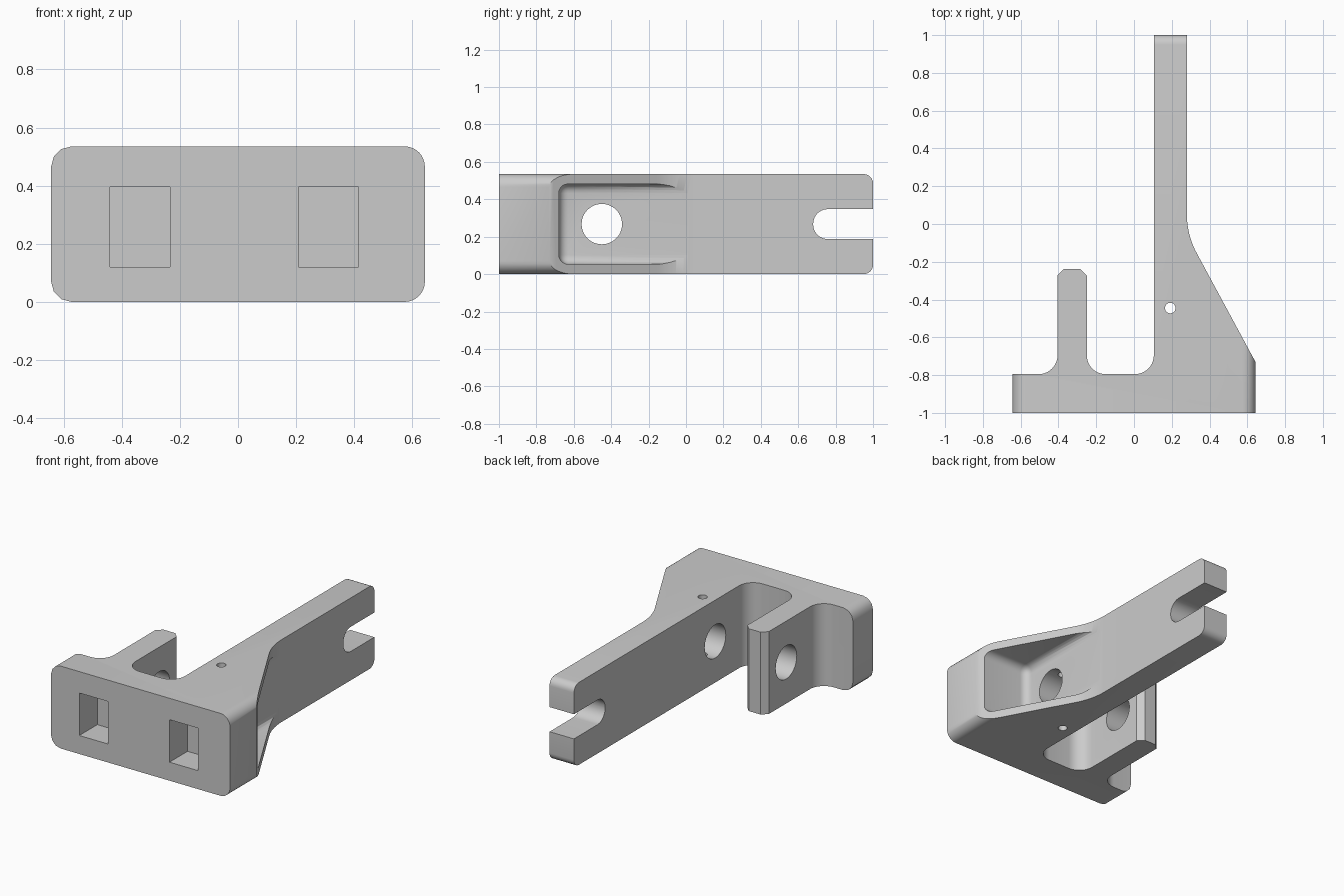
import bpy, bmesh
from math import tan, radians
from mathutils import Vector, Matrix

if "Cube" in bpy.data.objects:
    bpy.data.objects.remove(bpy.data.objects["Cube"])

HEIGHT, HALF_W = 0.535, 0.643
MID_Z = HEIGHT / 2

steel = bpy.data.materials.new("plain grey")
steel.use_nodes = True
grey = (0.6, 0.6, 0.6, 1)
steel.diffuse_color = grey
steel.node_tree.nodes["Principled BSDF"].inputs["Base Color"].default_value = grey


def rounded(corners):
    """Outline from (x, y, radius, segments) corners."""
    out = []
    for i, (x, y, r, n) in enumerate(corners):
        p = Vector((x, y, 0))
        if not r:
            out.append(p)
            continue
        u = (Vector((*corners[i - 1][:2], 0)) - p).normalized()
        v = (Vector((*corners[(i + 1) % len(corners)][:2], 0)) - p).normalized()
        t = r / tan(u.angle(v) / 2)
        centre = p + (u + v).normalized() * (t * t + r * r) ** 0.5
        a = (p + u * t - centre).normalized()
        b = (p + v * t - centre).normalized()
        out += [centre + a.slerp(b, k / n) * r for k in range(n + 1)]
    return out


def prism(points, offset):
    """Closed solid from an outline running anticlockwise about the offset."""
    bm = bmesh.new()
    low = [bm.verts.new(p) for p in points]
    high = [bm.verts.new(p + Vector(offset)) for p in points]
    bm.faces.new(low[::-1])
    bm.faces.new(high)
    for i in range(len(low)):
        bm.faces.new((low[i - 1], low[i], high[i], high[i - 1]))
    bm.normal_update()
    return bm


def finish(bm, name):
    bm.normal_update()
    mesh = bpy.data.meshes.new(name)
    bm.to_mesh(mesh)
    bm.free()
    mesh.materials.append(steel)
    ob = bpy.data.objects.new(name, mesh)
    bpy.context.collection.objects.link(ob)
    return ob


def box(bm, lo, hi):
    lo, hi = Vector(lo), Vector(hi)
    m = Matrix.Translation((lo + hi) / 2) @ Matrix.Diagonal((*(hi - lo), 1))
    bmesh.ops.create_cube(bm, size=1, matrix=m)
    bm.normal_update()


def cylinder(name, centre, radius, depth, turn, segments):
    bm = bmesh.new()
    bmesh.ops.create_cone(bm, cap_ends=True, segments=segments, radius1=radius,
                          radius2=radius, depth=depth,
                          matrix=Matrix.Translation(centre) @ turn)
    return finish(bm, name)


def round_edges(bm, axis, limit, radius, segments):
    """Round the level edges lying at one limit of an axis."""
    edges = [e for e in bm.edges if abs(e.verts[0].co.z - e.verts[1].co.z) < 0.001
             and all(abs(v.co[axis] - limit) < 0.001 for v in e.verts)]
    bmesh.ops.bevel(bm, geom=edges, offset=radius, segments=segments,
                    profile=0.5, affect='EDGES')
    bm.normal_update()


# Plan outline: front plate, sloping gusset, long arm and short tab
plan = rounded([
    (-HALF_W, -1, 0, 0), (HALF_W, -1, 0, 0), (HALF_W, -0.73, 0, 0),
    (0.28, -0.058, 0.43, 10), (0.28, 1, 0, 0), (0.105, 1, 0, 0),
    (0.105, -0.795, 0.1, 10), (-0.25, -0.795, 0.1, 10),
    (-0.25, -0.237, 0.035, 1), (-0.405, -0.237, 0.035, 1),
    (-0.405, -0.795, 0.1, 10), (-HALF_W, -0.795, 0, 0)])
body = prism(plan, (0, 0, HEIGHT))

# Round the plate ends and the arm tip
round_edges(body, 0, HALF_W, 0.07, 8)
round_edges(body, 0, -HALF_W, 0.07, 3)
round_edges(body, 1, 1, 0.05, 6)
bracket = finish(body, "bracket_body")

# Blind square sockets in the plate front
sockets = bmesh.new()
for x in (-0.337, 0.311):
    box(sockets, (x - 0.103, -1.1, 0.12), (x + 0.103, -0.815, 0.396))

# Gusset pocket with filleted floor
pocket = bmesh.new()
box(pocket, (0.282, -0.68, 0.053), (1, 0.3, HEIGHT - 0.053))
bmesh.ops.bevel(pocket, geom=pocket.edges[:], offset=0.05, segments=5,
                profile=0.5, affect='EDGES')

# Round-ended slot in the arm tip
slot = rounded([(0.68, MID_Z - 0.08, 0.078, 10), (1.2, MID_Z - 0.08, 0, 0),
                (1.2, MID_Z + 0.08, 0, 0), (0.68, MID_Z + 0.08, 0.078, 10)])
slot = prism([Vector((-0.1, p.x, p.y)) for p in slot], (0.6, 0, 0))

# Pivot hole through tab and arm, pin hole down through the arm
sideways = Matrix.Rotation(radians(90), 4, 'Y')
cutters = [
    finish(sockets, "socket_cutter"),
    finish(pocket, "pocket_cutter"),
    finish(slot, "slot_cutter"),
    cylinder("pivot_hole_cutter", (0, -0.45, MID_Z), 0.108, 3, sideways, 48),
    cylinder("pin_hole_cutter", (0.192, -0.445, MID_Z), 0.028, 2, Matrix(), 24),
]

# Apply the cuts and remove the cutters
bpy.ops.object.select_all(action='DESELECT')
bpy.context.view_layer.objects.active = bracket
bracket.select_set(True)
for cutter in cutters:
    mod = bracket.modifiers.new(cutter.name, 'BOOLEAN')
    mod.operation, mod.solver, mod.object = 'DIFFERENCE', 'EXACT', cutter
    bpy.ops.object.modifier_apply(modifier=mod.name)
    bpy.data.objects.remove(cutter)
bpy.ops.object.shade_smooth_by_angle(angle=radians(32))
